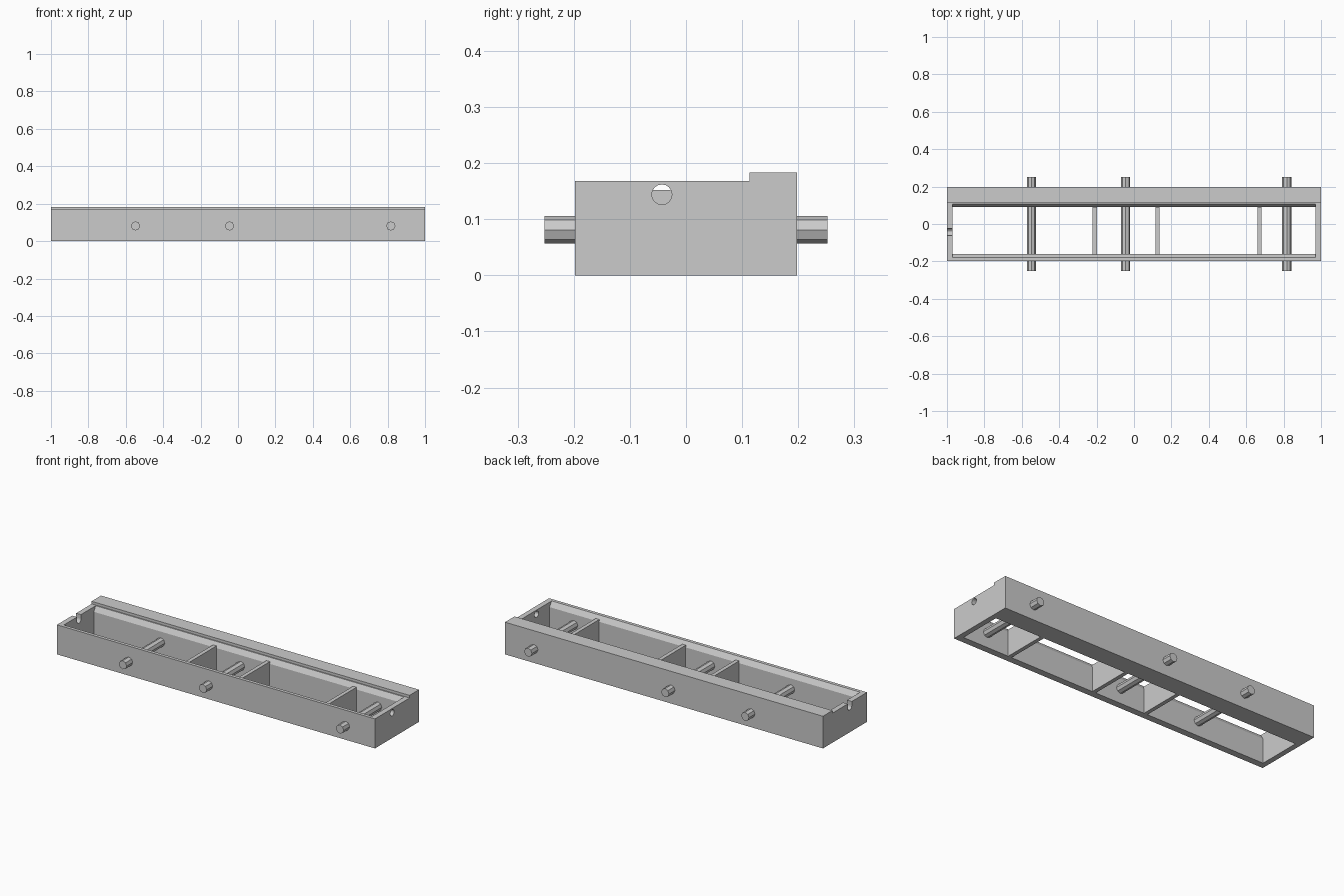
import bpy, bmesh, math

cube = bpy.data.objects.get("Cube")
if cube:
    bpy.data.objects.remove(cube, do_unlink=True)

GREY = (0.6, 0.6, 0.6, 1)
mat = bpy.data.materials.new("light grey")
mat.use_nodes = True
mat.diffuse_color = GREY
mat.node_tree.nodes["Principled BSDF"].inputs["Base Color"].default_value = GREY


def prism(name, profile, x0, x1):
    """Extrude a (y, z) profile along x."""
    bm = bmesh.new()
    face = bm.faces.new([bm.verts.new((x0, y, z)) for y, z in profile])
    top = bmesh.ops.extrude_face_region(bm, geom=[face])["geom"]
    moved = [v for v in top if isinstance(v, bmesh.types.BMVert)]
    bmesh.ops.translate(bm, verts=moved, vec=(x1 - x0, 0, 0))
    bmesh.ops.recalc_face_normals(bm, faces=bm.faces)
    mesh = bpy.data.meshes.new(name)
    bm.to_mesh(mesh)
    bm.free()
    mesh.materials.append(mat)
    ob = bpy.data.objects.new(name, mesh)
    bpy.context.collection.objects.link(ob)
    return ob


def rect(y0, y1, z0, z1):
    return [(y0, z0), (y1, z0), (y1, z1), (y0, z1)]


def arc(cy, cz, r, a0, a1, n):
    angles = [math.radians(a0 + (a1 - a0) * i / n) for i in range(n + 1)]
    return [(cy + r * math.cos(a), cz + r * math.sin(a)) for a in angles]


def cut(target, cutter):
    mod = target.modifiers.new("cut", "BOOLEAN")
    mod.operation = "DIFFERENCE"
    mod.solver = "EXACT"
    mod.object = cutter
    cutter.hide_render = True
    bpy.context.view_layer.objects.active = target
    bpy.ops.object.modifier_apply(modifier=mod.name)
    bpy.data.objects.remove(cutter, do_unlink=True)


# Outer body with the raised rear beam
TOP, HOLE_Y, HOLE_Z, HOLE_R = 0.168, -0.043, 0.144, 0.018
body = prism("frame", [(-0.198, 0), (0.198, 0), (0.198, 0.183), (0.113, 0.183),
                       (0.113, TOP), (-0.198, TOP)], -1, 1)

# Open cavity with bevelled upper edges
cut(body, prism("cavity_cutter", [(-0.16, -0.1), (0.09, -0.1), (0.09, 0.14), (0.107, TOP),
                                  (0.107, 0.3), (-0.179, 0.3), (-0.179, TOP), (-0.16, 0.14)],
                -0.97, 0.97))

# Round hole in the left end, open notch in the right end
cut(body, prism("hole_cutter", arc(HOLE_Y, HOLE_Z, HOLE_R, 0, 337.5, 15), 0.9, 1.1))
notch = arc(HOLE_Y, HOLE_Z, HOLE_R, 180, 360, 8)
notch += [(HOLE_Y + HOLE_R, 0.3), (HOLE_Y - HOLE_R, 0.3)]
cut(body, prism("notch_cutter", notch, -1.1, -0.9))

# Cross partitions
for i, x in enumerate((-0.21, 0.125, 0.67)):
    prism(f"partition_{i + 1}", rect(-0.162, 0.092, 0, 0.152), x - 0.011, x + 0.011)

# Eight-sided cross rods
for i, x in enumerate((-0.548, -0.045, 0.817)):
    bpy.ops.mesh.primitive_cylinder_add(vertices=8, radius=0.0245, depth=0.504,
                                        location=(x, 0, 0.081),
                                        rotation=(math.pi / 2, 0, 0))
    rod = bpy.context.object
    rod.name = f"cross_rod_{i + 1}"
    rod.data.materials.append(mat)
